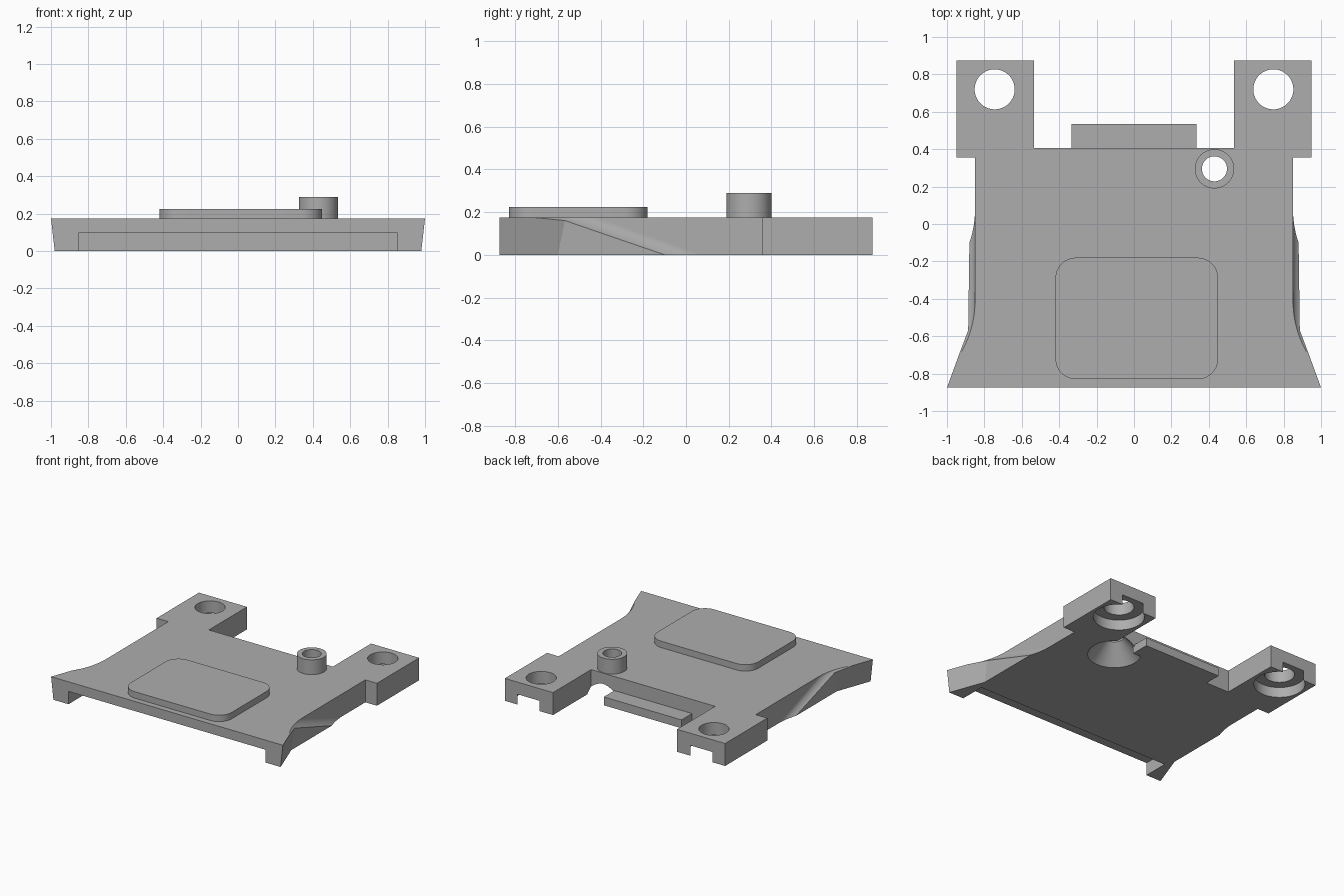
import bpy, bmesh, math

if "Cube" in bpy.data.objects:
    bpy.data.objects.remove(bpy.data.objects["Cube"])

TOP = 0.175
grey = bpy.data.materials.new("plain_grey")
grey.diffuse_color = (0.42, 0.42, 0.42, 1)
grey.use_nodes = True
grey.node_tree.nodes["Principled BSDF"].inputs["Base Color"].default_value = grey.diffuse_color


def make_object(name, bm):
    bmesh.ops.recalc_face_normals(bm, faces=bm.faces)
    mesh = bpy.data.meshes.new(name)
    bm.to_mesh(mesh)
    bm.free()
    mesh.materials.append(grey)
    obj = bpy.data.objects.new(name, mesh)
    bpy.context.collection.objects.link(obj)
    return obj


def loft(name, layers):
    """Join stacked outlines [(z, [(x, y), ...]), ...] into a closed solid."""
    bm = bmesh.new()
    rings = [[bm.verts.new((x, y, z)) for x, y in pts] for z, pts in layers]
    n = len(rings[0])
    for low, high in zip(rings, rings[1:]):
        for i in range(n):
            j = (i + 1) % n
            bm.faces.new((low[i], low[j], high[j], high[i]))
    bm.faces.new(rings[0][::-1])
    bm.faces.new(rings[-1])
    bmesh.ops.remove_doubles(bm, verts=bm.verts, dist=1e-5)
    return make_object(name, bm)


def box(name, x0, x1, y0, y1, z0, z1):
    pts = [(x0, y0), (x1, y0), (x1, y1), (x0, y1)]
    return loft(name, [(z0, pts), (z1, pts)])


def circle(x, y, r, n=64):
    return [(x + r * math.cos(2 * math.pi * i / n), y + r * math.sin(2 * math.pi * i / n))
            for i in range(n)]


def cone(name, x, y, r0, r1, z0, z1):
    return loft(name, [(z0, circle(x, y, r0)), (z1, circle(x, y, r1))])


def cut(obj, cutters):
    bpy.context.view_layer.objects.active = obj
    for c in cutters:
        mod = obj.modifiers.new("cut", 'BOOLEAN')
        mod.operation = 'DIFFERENCE'
        mod.solver = 'EXACT'
        mod.object = c
        bpy.ops.object.modifier_apply(modifier=mod.name)
        bpy.data.objects.remove(c)


# Side outline: flared front corner, flat flank, then a slanted scooped fillet
SLOPE, R, FLANK, WAIST = 0.364, 0.55, 0.88, 0.85
REACH = math.sqrt(R * R - (R - (FLANK - WAIST)) ** 2)


def half_outline(z):
    front_x = 0.98 + 0.114 * z
    flare_end = -0.875 + (front_x - FLANK) / SLOPE
    scoop_start = -0.1 - 2.8 * z
    tangent = scoop_start + REACH

    def scoop(y):
        return WAIST + R - math.sqrt(R * R - (tangent - y) ** 2)

    def flare(y):
        return front_x - SLOPE * (y + 0.875)

    if flare_end >= scoop_start - 1e-6:      # flare runs straight into the scoop
        lo, hi = tangent - 0.4, scoop_start + 0.001
        for _ in range(50):
            mid = (lo + hi) / 2
            if scoop(mid) > flare(mid):
                lo = mid
            else:
                hi = mid
        flare_end = scoop_start = hi
    pts = [(front_x, -0.875), (flare(flare_end), flare_end)]
    for i in range(17):
        y = scoop_start + (tangent - scoop_start) * i / 16
        pts.append((scoop(y), y))
    # rear lugs and rear edge
    return pts + [(WAIST, 0.355), (0.95, 0.355), (0.95, 0.875), (0.535, 0.875), (0.535, 0.405)]


def outline(z):
    half = half_outline(z)
    return half + [(-x, y) for x, y in reversed(half)]


# Height at which the flank vanishes between flare and scoop
meet_z = (-0.1 + 0.875 - (0.98 - FLANK) / SLOPE) / (2.8 + 0.114 / SLOPE)
body = loft("cover_body", [(z, outline(z)) for z in (0, meet_z, TOP)])

# Front notch, screw holes with counterbores, funnel under the tube
BX, BY, BORE = 0.43, 0.295, 0.067
cutters = [box("notch", -0.85, 0.85, -1.0, -0.675, -0.1, 0.1)]
for s in (-1, 1):
    cutters.append(cone("screw_hole", s * 0.745, 0.72, 0.107, 0.107, -0.1, 0.3))
    cutters.append(cone("counterbore", s * 0.745, 0.72, 0.182, 0.182, -0.1, 0.08))
cutters.append(cone("funnel", BX, BY, 0.19 + 0.044, BORE, -0.05, 0.14))
cutters.append(cone("bore", BX, BY, BORE, BORE, -0.1, 0.4))
cut(body, cutters)

# Raised tube
tube = cone("tube", BX, BY, 0.105, 0.105, TOP - 0.02, 0.29)
cut(tube, [cone("tube_bore", BX, BY, BORE, BORE, -0.1, 0.4)])

# Rounded pad on top
pad_pts = []
for k, (cx, cy) in enumerate([(0.34, -0.29), (-0.31, -0.29), (-0.31, -0.72), (0.34, -0.72)]):
    for i in range(13):
        a = math.pi / 2 * (k + i / 12)
        pad_pts.append((cx + 0.11 * math.cos(a), cy + 0.11 * math.sin(a)))
pad = loft("raised_pad", [(TOP - 0.01, pad_pts), (0.225, pad_pts)])

# Rear tongue
tongue = box("rear_tongue", -0.335, 0.335, 0.39, 0.535, 0, 0.065)

# Smooth curved sides, keep edges sharp
for obj in (body, tube, pad, tongue):
    bpy.ops.object.select_all(action='DESELECT')
    obj.select_set(True)
    bpy.context.view_layer.objects.active = obj
    bpy.ops.object.shade_smooth_by_angle(angle=math.radians(20))
